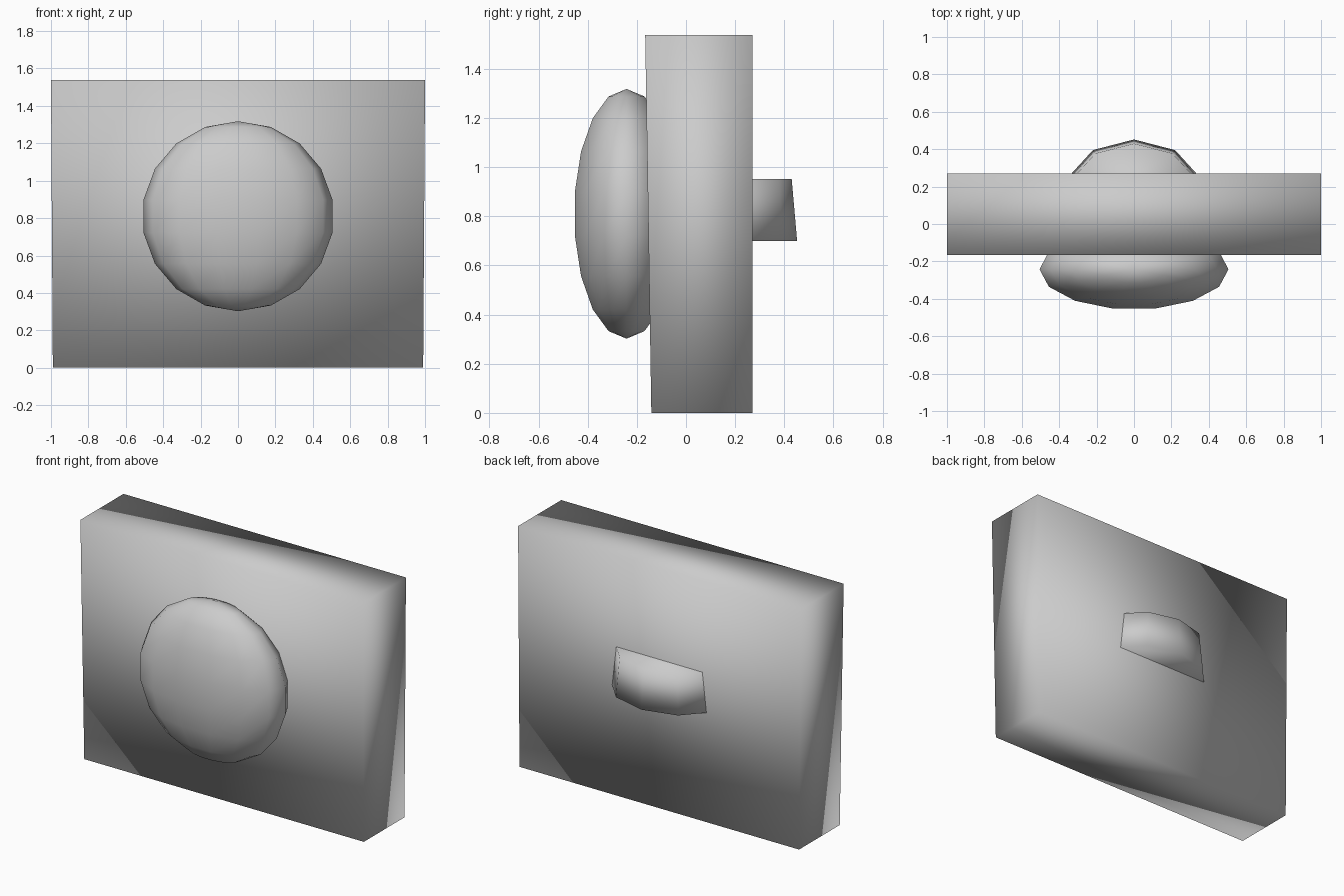
import bpy, bmesh, math

if "Cube" in bpy.data.objects:
    bpy.data.objects.remove(bpy.data.objects["Cube"])

grey = bpy.data.materials.new("plain_grey")
grey.diffuse_color = (0.6, 0.6, 0.6, 1.0)
grey.use_nodes = True
grey.node_tree.nodes["Principled BSDF"].inputs["Base Color"].default_value = grey.diffuse_color


def loft(name, rings):
    """Join equal-length rings of points, cap the ends and shade smooth."""
    bm = bmesh.new()
    loops = [[bm.verts.new(p) for p in ring] for ring in rings]
    n = len(loops[0])
    for a, b in zip(loops, loops[1:]):
        for i in range(n):
            j = (i + 1) % n
            bm.faces.new((a[i], a[j], b[j], b[i]))
    bm.faces.new(loops[0][::-1])
    bm.faces.new(loops[-1])
    # rings of zero radius collapse into poles
    bmesh.ops.remove_doubles(bm, verts=bm.verts, dist=0.0005)
    bmesh.ops.recalc_face_normals(bm, faces=bm.faces)
    for f in bm.faces:
        f.smooth = True
    mesh = bpy.data.meshes.new(name)
    bm.to_mesh(mesh)
    bm.free()
    mesh.materials.append(grey)
    obj = bpy.data.objects.new(name, mesh)
    bpy.context.collection.objects.link(obj)
    return obj


def ellipse(n, rx, ry, cy, z, start=0.0):
    angles = [start + 2 * math.pi * i / n for i in range(n)]
    return [(rx * math.cos(a), cy + ry * math.sin(a), z) for a in angles]


def rectangle(hx, y0, y1, z):
    return [(-hx, y0, z), (hx, y0, z), (hx, y1, z), (-hx, y1, z)]


# Thick slab, slightly narrower at the bottom
loft("slab", [rectangle(0.99, -0.141, 0.27, 0.0),
              rectangle(1.0, -0.166, 0.27, 1.538)])

# Flattened dome on the front: 14 segments, 9 bands, poles up and down
BANDS = 9
dome = []
for k in range(BANDS + 1):
    t = math.pi * k / BANDS
    s = math.sin(t)
    dome.append(ellipse(14, 0.513 * s, 0.219 * s, -0.242, 0.81 - 0.508 * math.cos(t)))
loft("front_dome", dome)

# Ten-sided knob on the back, tapering upward
loft("back_knob", [ellipse(10, 0.374, 0.298, 0.154, 0.70, math.pi / 2),
                   ellipse(10, 0.350, 0.276, 0.154, 0.952, math.pi / 2)])
